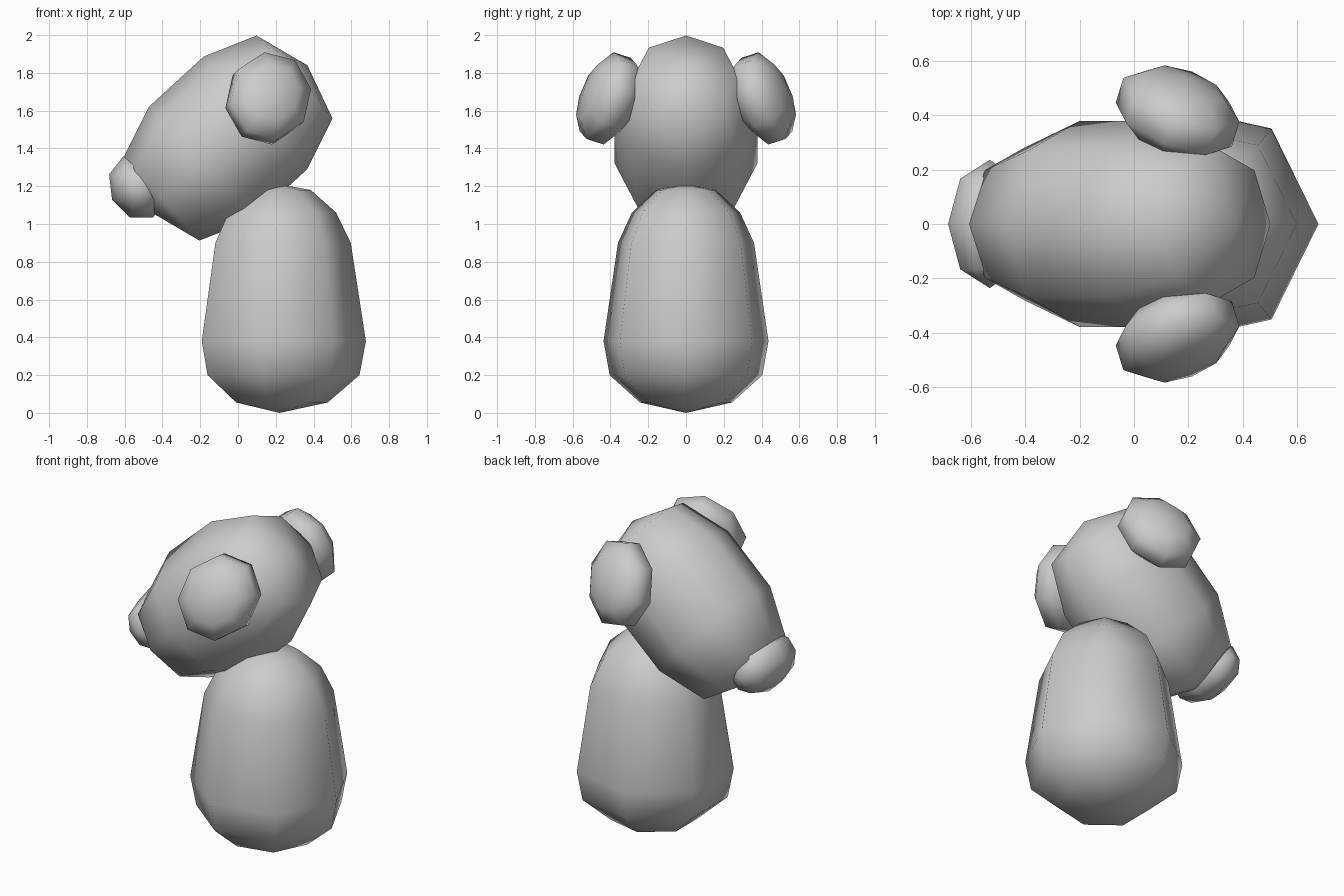
import bpy, bmesh, math
from mathutils import Vector

if "Cube" in bpy.data.objects:
    bpy.data.objects.remove(bpy.data.objects["Cube"])


def blob(name, centre, axis, a, b, n, profile, mirror=False):
    """Closed low-poly ovoid: rings of n points spanned by a and b, stacked along axis.
    profile holds (position along axis, radius factor); first and last are the poles."""
    centre, axis, a, b = (Vector(v) for v in (centre, axis, a, b))
    bm = bmesh.new()
    bottom = bm.verts.new(centre + axis * profile[0][0])
    top = bm.verts.new(centre + axis * profile[-1][0])
    rings = []
    for t, r in profile[1:-1]:
        rings.append([bm.verts.new(centre + axis * t
                                   + a * (r * math.cos(math.tau * i / n))
                                   + b * (r * math.sin(math.tau * i / n)))
                      for i in range(n)])
    for i in range(n):
        j = (i + 1) % n
        bm.faces.new((bottom, rings[0][j], rings[0][i]))
        bm.faces.new((top, rings[-1][i], rings[-1][j]))
        for lo, hi in zip(rings, rings[1:]):
            bm.faces.new((lo[i], lo[j], hi[j], hi[i]))
    bmesh.ops.recalc_face_normals(bm, faces=bm.faces[:])
    for f in bm.faces:
        f.smooth = True
    mesh = bpy.data.meshes.new(name)
    bm.to_mesh(mesh)
    bm.free()
    obj = bpy.data.objects.new(name, mesh)
    bpy.context.collection.objects.link(obj)
    if mirror:
        m = obj.modifiers.new("mirror", 'MIRROR')
        m.use_axis = (False, True, False)
    return obj


def xz(angle, length):
    """Vector in the side plane at an angle in degrees."""
    t = math.radians(angle)
    return Vector((math.cos(t), 0, math.sin(t))) * length


# body: seven-sided upright pear
blob("body", (0.22, 0, 0), (0, 0, 1), (1, 0, 0), (0, 0.98, 0), 7,
     [(0, 0), (0.055, 0.255), (0.2, 0.423), (0.38, 0.457),
      (0.9, 0.377), (1.06, 0.3), (1.18, 0.165), (1.21, 0)])

# head: eight-sided egg tilted toward the nose
blob("head", (-0.053, 0, 1.455), xz(42.5, 1), xz(132.5, 1), (0, 0.935, 0), 8,
     [(-0.57, 0), (-0.478, 0.298), (-0.197, 0.405),
      (0.197, 0.405), (0.478, 0.298), (0.57, 0)])

# nose: wide ball with its poles across the face
blob("nose", (-0.53, 0, 1.195), (0, 0.235, 0), xz(116, 0.18), xz(206, 0.152), 8,
     [(-1, 0), (-0.707, 0.707), (0, 1), (0.707, 0.707), (1, 0)])

# ears: flattened discs leaning out at the bottom, mirrored
ex, ez = Vector((0.22, -0.07, 0)), Vector((0, -0.085, 0.237))
c, s = math.cos(math.radians(9)), math.sin(math.radians(9))
blob("ear", (0.16, 0.41, 1.665), (0.04, 0.13, 0.042),
     ex * c + ez * s, ez * c - ex * s, 8,
     [(-1, 0), (-0.8, 0.62), (-0.35, 0.98), (0.35, 0.98), (0.8, 0.62), (1, 0)],
     mirror=True)
